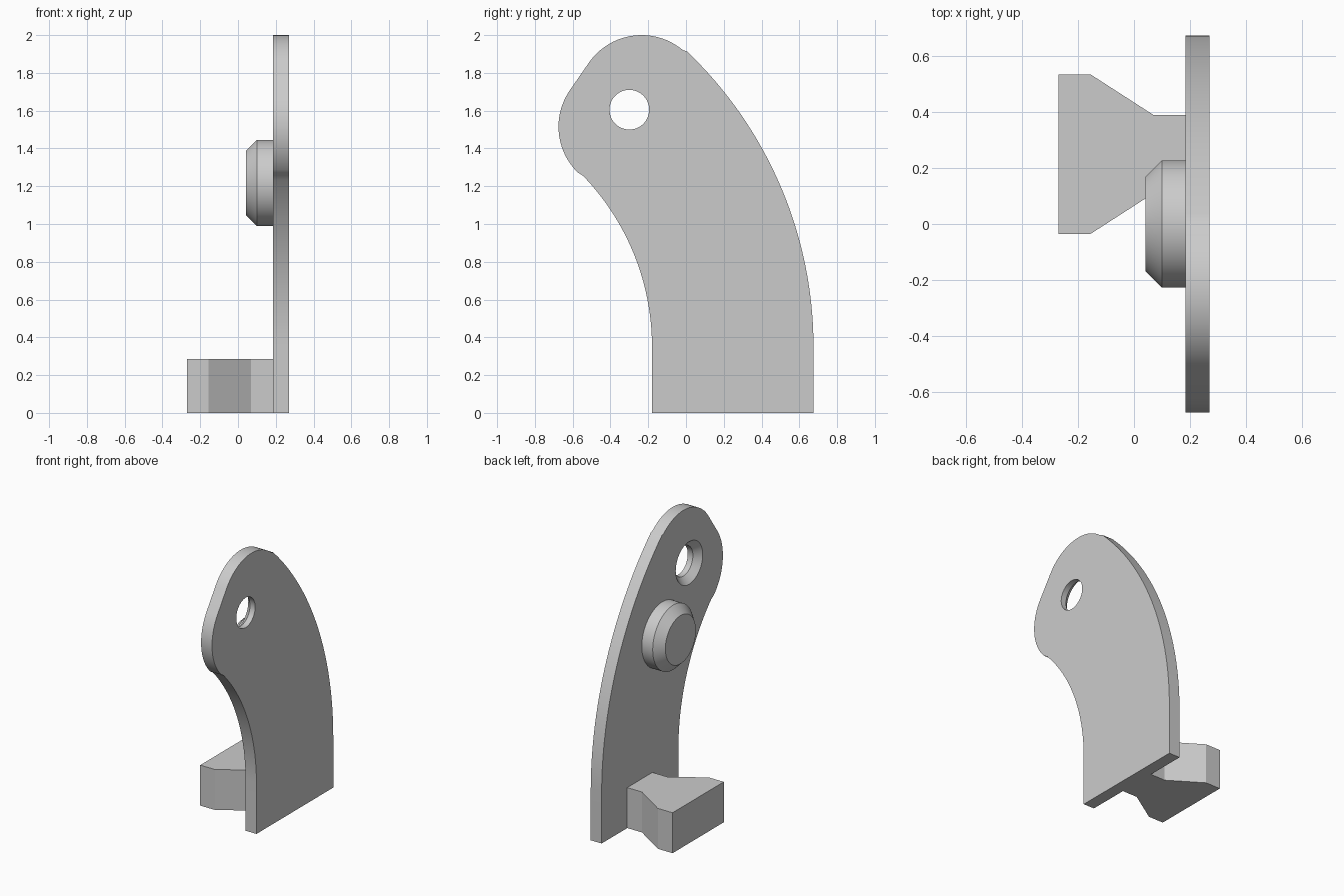
import bpy, bmesh, math
from math import cos, sin, atan2, pi
from mathutils import Vector

cube = bpy.data.objects.get("Cube")
if cube:
    bpy.data.objects.remove(cube, do_unlink=True)

GREY = (0.6, 0.6, 0.6, 1)
metal = bpy.data.materials.new("plain grey")
metal.use_nodes = True
metal.diffuse_color = GREY
metal.node_tree.nodes["Principled BSDF"].inputs["Base Color"].default_value = GREY


def make_object(name, bm):
    bmesh.ops.recalc_face_normals(bm, faces=bm.faces)
    mesh = bpy.data.meshes.new(name)
    bm.to_mesh(mesh)
    bm.free()
    mesh.materials.append(metal)
    obj = bpy.data.objects.new(name, mesh)
    bpy.context.collection.objects.link(obj)
    return obj


def prism(name, points, direction):
    """Extrude a flat outline along a direction."""
    bm = bmesh.new()
    face = bm.faces.new([bm.verts.new(p) for p in points])
    grown = bmesh.ops.extrude_face_region(bm, geom=[face], use_keep_orig=True)
    verts = [g for g in grown["geom"] if isinstance(g, bmesh.types.BMVert)]
    bmesh.ops.translate(bm, verts=verts, vec=direction)
    return make_object(name, bm)


def turned(name, y, z, profile, sides=64):
    """Solid of revolution about an axis along x; profile holds (x, radius)."""
    bm = bmesh.new()
    rings = [[bm.verts.new((x, y + r * cos(2 * pi * i / sides), z + r * sin(2 * pi * i / sides)))
              for i in range(sides)] for x, r in profile]
    for a, b in zip(rings, rings[1:]):
        for i in range(sides):
            j = (i + 1) % sides
            bm.faces.new((a[i], a[j], b[j], b[i]))
    bm.faces.new(rings[0])
    bm.faces.new(rings[-1])
    return make_object(name, bm)


def arc(centre, radius, start, end, steps):
    return [(centre.x + radius * cos(start + (end - start) * i / steps),
             centre.y + radius * sin(start + (end - start) * i / steps))
            for i in range(steps + 1)]


def angle(a, b):
    return atan2(b.y - a.y, b.x - a.x)


def smooth(obj):
    bpy.ops.object.select_all(action='DESELECT')
    obj.select_set(True)
    bpy.context.view_layer.objects.active = obj
    bpy.ops.object.shade_smooth_by_angle(angle=math.radians(25))


# Plate outline in (y, z): concentric sweeps joined to two tangent lobes
INNER_X, OUTER_X = 0.185, 0.27
sweep = Vector((-1.485, 0.35))
crown = Vector((-0.235, 1.66))
lobe = Vector((-0.335, 1.515))
LOBE_R = 0.34
crown_start = angle(sweep, crown)
flat_side = angle(lobe, crown) + pi / 2
lobe_end = angle(lobe, sweep) + 2 * pi
outline = [(-0.18, 0), (0.675, 0)]
outline += arc(sweep, 2.16, 0, crown_start, 40)
outline += arc(crown, LOBE_R, crown_start, flat_side, 24)[1:]
outline += arc(lobe, LOBE_R, flat_side, lobe_end, 24)
outline += arc(sweep, 1.305, angle(sweep, lobe), 0, 32)[1:]
plate = prism("curved_plate", [(INNER_X, y, z) for y, z in outline],
              (OUTER_X - INNER_X, 0, 0))

# Countersunk hole, wide on the inner face
cutter = turned("hole_cutter", -0.3, 1.605,
                [(INNER_X - 0.02, 0.17), (INNER_X + 0.045, 0.105), (OUTER_X + 0.05, 0.105)])
cutter.hide_render = True
cut = plate.modifiers.new("countersunk hole", 'BOOLEAN')
cut.operation = 'DIFFERENCE'
cut.solver = 'EXACT'
cut.object = cutter
bpy.context.view_layer.objects.active = plate
bpy.ops.object.modifier_apply(modifier=cut.name)
bpy.data.objects.remove(cutter, do_unlink=True)
smooth(plate)

# Chamfered round boss on the inner face
boss = turned("round_boss", 0, 1.217,
              [(0.042, 0.17), (0.1, 0.228), (INNER_X, 0.228)])
smooth(boss)

# Flared foot block, symmetric about its own middle
MID_Y = 0.25
half = [(INNER_X, 0.14), (0.07, 0.14), (-0.155, 0.285), (-0.27, 0.285)]
foot = [(x, MID_Y + w, 0) for x, w in half]
foot += [(x, MID_Y - w, 0) for x, w in reversed(half)]
prism("flared_foot", foot, (0, 0, 0.285))
